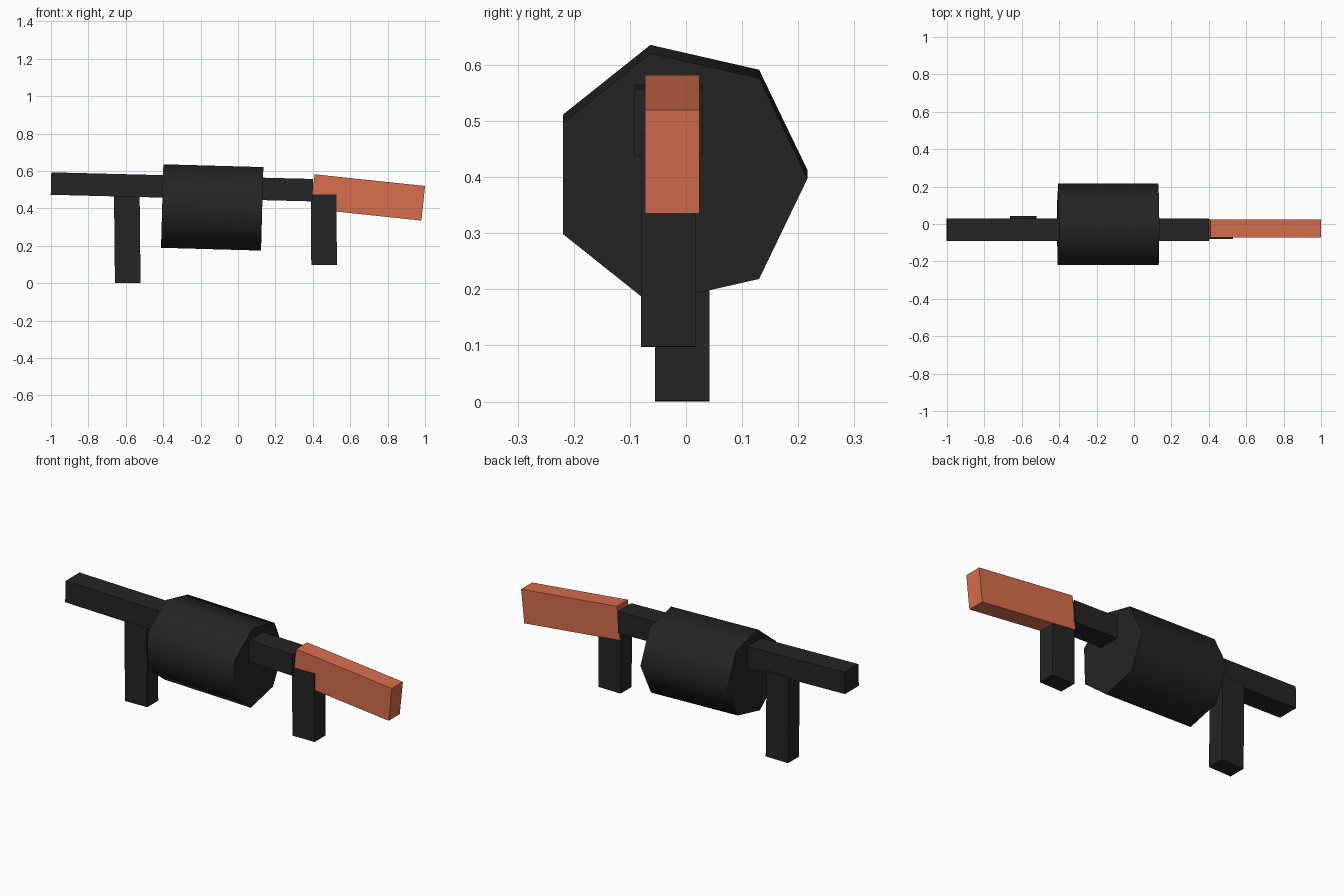
import bpy
from math import radians, sin, cos, pi

if "Cube" in bpy.data.objects:
    bpy.data.objects.remove(bpy.data.objects["Cube"])


def material(name, color):
    m = bpy.data.materials.new(name)
    m.diffuse_color = (*color, 1)
    m.use_nodes = True
    m.node_tree.nodes["Principled BSDF"].inputs["Base Color"].default_value = m.diffuse_color
    return m


black = material("black", (0.018, 0.018, 0.018))
orange = material("orange", (0.68, 0.156, 0.076))


def box(name, center, size, tilt, mat):
    """Box tilted about y; positive tilt drops the +x end."""
    bpy.ops.mesh.primitive_cube_add(size=1)
    o = bpy.context.object
    o.name = name
    o.location = center
    o.scale = size
    o.rotation_euler = (0, radians(tilt), 0)
    o.data.materials.append(mat)
    return o


def prism(name, center, radius, length, sides, tilt, mat):
    """Prism along x with one corner pointing to +y."""
    verts = [(x, radius * cos(2 * pi * i / sides), radius * sin(2 * pi * i / sides))
             for x in (-length / 2, length / 2) for i in range(sides)]
    faces = [(i, (i + 1) % sides, (i + 1) % sides + sides, i + sides)[::-1]
             for i in range(sides)]
    faces += [tuple(range(sides))[::-1], tuple(range(sides, 2 * sides))]
    me = bpy.data.meshes.new(name)
    me.from_pydata(verts, [], [f if len(f) > 4 else f[::-1] for f in faces])
    o = bpy.data.objects.new(name, me)
    bpy.context.collection.objects.link(o)
    o.location = center
    o.rotation_euler = (0, radians(tilt), 0)
    me.materials.append(mat)
    return o


# long barrel running through the drum
box("barrel", (-0.30, -0.031, 0.515), (1.40, 0.122, 0.12), 1.45, black)

# seven-sided drum with soft side shading and crisp ends
drum = prism("drum", (-0.138, -0.0125, 0.405), 0.229, 0.535, 7, 1.6, black)
bpy.ops.object.select_all(action='DESELECT')
drum.select_set(True)
bpy.context.view_layer.objects.active = drum
bpy.ops.object.shade_smooth_by_angle(angle=radians(60))

# two grips
box("front_grip", (-0.592, -0.0065, 0.2385), (0.137, 0.097, 0.475), -0.6, black)
box("rear_grip", (0.459, -0.032, 0.2865), (0.137, 0.097, 0.377), -0.4, black)

# coloured stock
box("stock", (0.695, -0.0245, 0.4585), (0.594, 0.097, 0.186), 6, orange)
